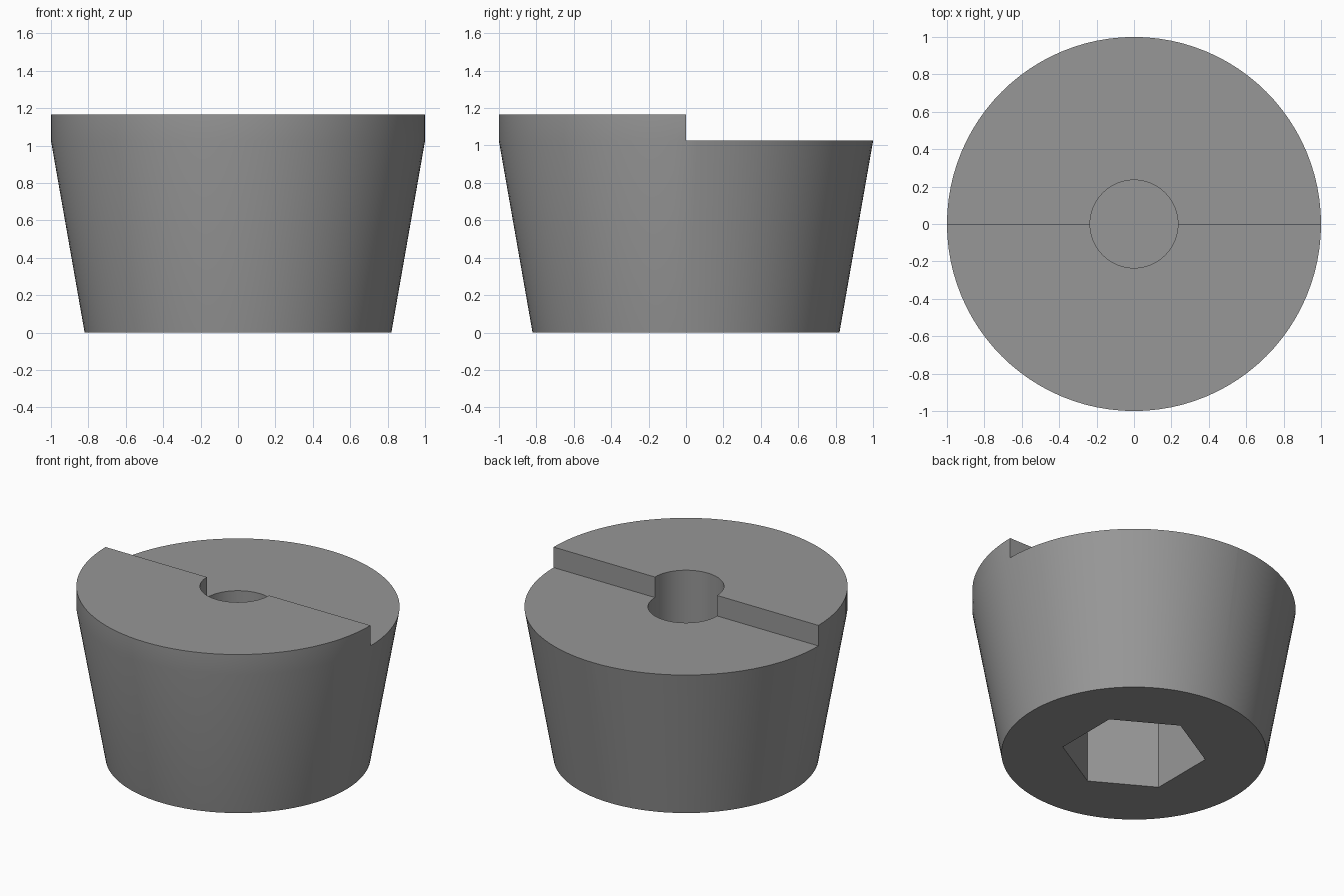
import bpy, bmesh, math

if "Cube" in bpy.data.objects:
    bpy.data.objects.remove(bpy.data.objects["Cube"])

HEIGHT, LEDGE = 1.166, 1.026      # top of raised half, top of lowered half
R_TOP, R_BASE = 1.0, 0.82
HOLE_R, HOLE_FLOOR = 0.235, 0.65
HEX_R, HEX_DEPTH = 0.447, 0.60
SEGMENTS = 96

grey = bpy.data.materials.new("mid grey")
grey.diffuse_color = (0.31, 0.31, 0.31, 1.0)
grey.use_nodes = True
grey.node_tree.nodes["Principled BSDF"].inputs["Base Color"].default_value = grey.diffuse_color


def stacked_rings(name, rings, sides, turn=0.0):
    """Closed solid through (radius, z) rings with flat end caps."""
    bm = bmesh.new()
    loops = []
    for r, z in rings:
        loops.append([bm.verts.new((r * math.cos(turn + 2 * math.pi * i / sides),
                                    r * math.sin(turn + 2 * math.pi * i / sides), z))
                      for i in range(sides)])
    for low, high in zip(loops, loops[1:]):
        for i in range(sides):
            j = (i + 1) % sides
            bm.faces.new((low[i], low[j], high[j], high[i]))
    bm.faces.new(loops[0][::-1])
    bm.faces.new(loops[-1])
    mesh = bpy.data.meshes.new(name)
    bm.to_mesh(mesh)
    bm.free()
    obj = bpy.data.objects.new(name, mesh)
    bpy.context.collection.objects.link(obj)
    mesh.materials.append(grey)
    return obj


# Tapered body with a short straight rim
body = stacked_rings("tapered_plug",
                     [(R_BASE, 0), (R_TOP, LEDGE), (R_TOP, HEIGHT)], SEGMENTS)

# Cutters: half step in the top, round bore from above, hex pocket from below
bpy.ops.mesh.primitive_cube_add(size=1, location=(0, 1.0, LEDGE + 0.5))
step = bpy.context.object
step.name = "step_cutter"
step.scale = (3, 2, 1)
bore = stacked_rings("bore_cutter", [(HOLE_R, HOLE_FLOOR), (HOLE_R, 1.5)], 64)
pocket = stacked_rings("hex_cutter", [(HEX_R, -0.3), (HEX_R, HEX_DEPTH)], 6, math.pi / 6)

for cutter in (step, bore, pocket):
    cutter.hide_render = True
    mod = body.modifiers.new(cutter.name, 'BOOLEAN')
    mod.operation = 'DIFFERENCE'
    mod.solver = 'EXACT'
    mod.object = cutter

# Bake the cuts and drop the cutters
bpy.context.view_layer.update()
graph = bpy.context.evaluated_depsgraph_get()
final = bpy.data.meshes.new_from_object(body.evaluated_get(graph))
body.modifiers.clear()
body.data = final
final.materials.clear()
final.materials.append(grey)
for poly in final.polygons:
    poly.material_index = 0
for cutter in (step, bore, pocket):
    bpy.data.objects.remove(cutter)

# Smooth round walls, crisp edges
bpy.ops.object.select_all(action='DESELECT')
body.select_set(True)
bpy.context.view_layer.objects.active = body
bpy.ops.object.shade_smooth_by_angle(angle=math.radians(30))
